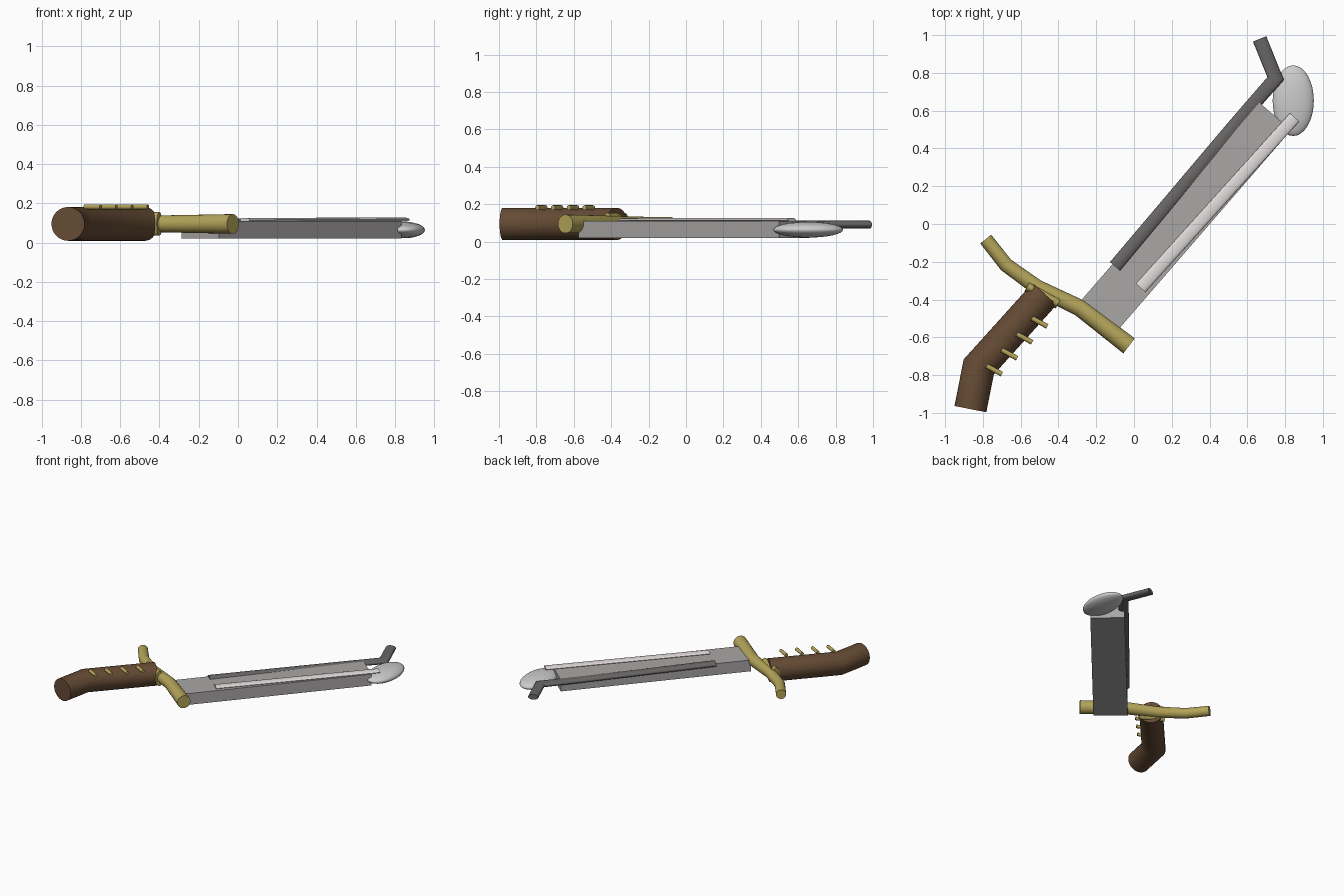
import bpy, bmesh, math
from mathutils import Vector

if "Cube" in bpy.data.objects:
    bpy.data.objects.remove(bpy.data.objects["Cube"])


def material(name, rgb):
    m = bpy.data.materials.new(name)
    m.diffuse_color = (*rgb, 1)
    m.use_nodes = True
    m.node_tree.nodes["Principled BSDF"].inputs["Base Color"].default_value = m.diffuse_color
    return m


WOOD = material("wood", (0.13, 0.07, 0.035))
BRASS = material("brass", (0.45, 0.37, 0.10))
STEEL = material("steel", (0.40, 0.38, 0.38))
DARK = material("dark_steel", (0.14, 0.13, 0.13))
PALE = material("pale_steel", (0.75, 0.71, 0.70))


def finish(name, bm, mat, smooth=True):
    bmesh.ops.recalc_face_normals(bm, faces=bm.faces)
    me = bpy.data.meshes.new(name)
    bm.to_mesh(me)
    bm.free()
    ob = bpy.data.objects.new(name, me)
    bpy.context.collection.objects.link(ob)
    me.materials.append(mat)
    if smooth:
        bpy.ops.object.select_all(action='DESELECT')
        ob.select_set(True)
        bpy.context.view_layer.objects.active = ob
        bpy.ops.object.shade_smooth_by_angle(angle=math.radians(35))
    return ob


def tube(name, path, mat, flat=1.0, sides=24):
    """Mitred tube through (x, y, z, radius) points; flat scales its height."""
    bm = bmesh.new()
    pts = [Vector(p[:3]) for p in path]
    rings = []
    for i, p in enumerate(pts):
        a = (p - pts[i - 1]).normalized() if i else (pts[1] - p).normalized()
        b = (pts[i + 1] - p).normalized() if i < len(pts) - 1 else a
        t = (a + b).normalized()
        side = Vector((t.y, -t.x, 0)).normalized() / max(t.dot(a), 0.5)
        r = path[i][3]
        ring = []
        for k in range(sides):
            ang = 2 * math.pi * k / sides
            ring.append(bm.verts.new(p + side * r * math.cos(ang)
                                     + Vector((0, 0, r * flat * math.sin(ang)))))
        rings.append(ring)
    for r0, r1 in zip(rings, rings[1:]):
        for k in range(sides):
            j = (k + 1) % sides
            bm.faces.new((r0[k], r0[j], r1[j], r1[k]))
    bm.faces.new(rings[0])
    bm.faces.new(rings[-1])
    return finish(name, bm, mat)


# Blade: a plain slab turned in plan
bm = bmesh.new()
bmesh.ops.create_cube(bm, size=1)
blade = finish("blade", bm, STEEL, smooth=False)
blade.scale = (1.42, 0.25, 0.09)
blade.rotation_euler.z = math.radians(49.1)
blade.location = (0.2725, 0.0425, 0.065)

# Dark spine along the back edge, hooked at the tip
tube("spine_hook", [(-0.10, -0.225, 0.104, 0.036), (0.535, 0.525, 0.094, 0.036),
                    (0.75, 0.77, 0.091, 0.038), (0.665, 0.98, 0.091, 0.038)], DARK, flat=0.55)

# Pale cutting edge
tube("cutting_edge", [(0.035, -0.338, 0.116, 0.033), (0.85, 0.565, 0.117, 0.033)],
     PALE, flat=0.3)

# Rounded tip
bm = bmesh.new()
bmesh.ops.create_uvsphere(bm, u_segments=32, v_segments=16, radius=1)
tip = finish("rounded_tip", bm, PALE)
tip.data.materials[0] = material("tip_steel", (0.55, 0.53, 0.53))
tip.scale = (0.109, 0.187, 0.042)
tip.location = (0.843, 0.653, 0.064)

# Curved crossguard
tube("crossguard", [(-0.785, -0.08, 0.095, 0.037), (-0.677, -0.217, 0.095, 0.038),
                    (-0.513, -0.335, 0.095, 0.041), (-0.286, -0.445, 0.095, 0.045),
                    (-0.026, -0.645, 0.095, 0.05)], BRASS)

# Bent wooden grip
tube("grip", [(-0.866, -0.98, 0.095, 0.086), (-0.822, -0.757, 0.095, 0.086),
              (-0.473, -0.37, 0.095, 0.086)], WOOD, sides=32)

# Brass collar piece through the top of the grip
tube("collar", [(-0.565, -0.33, 0.095, 0.03), (-0.40, -0.42, 0.095, 0.03)],
     BRASS, flat=2.0)

# Four brass ribs on the grip
for i in range(4):
    c = Vector((-0.74 + 0.08 * i, -0.773 + 0.0843 * i, 0.182))
    h = Vector((0.041, -0.022, 0))
    tube(f"grip_rib_{i + 1}", [(*(c - h), 0.013), (*(c + h), 0.013)], BRASS, sides=12)
